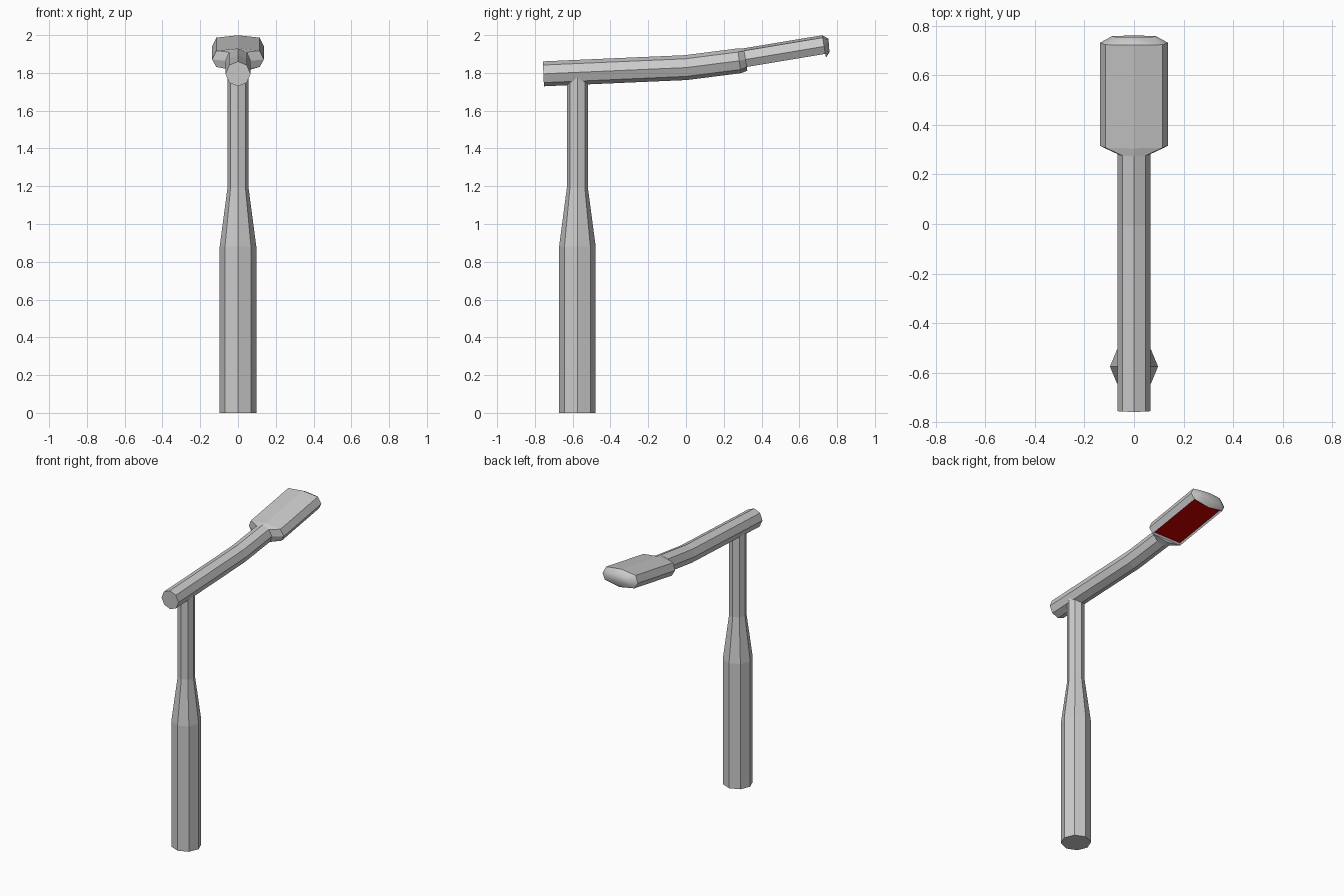
import bpy, bmesh
from math import sin, cos, pi, atan2

if "Cube" in bpy.data.objects:
    bpy.data.objects.remove(bpy.data.objects["Cube"])


def finish(bm, name, mats=()):
    me = bpy.data.meshes.new(name)
    bm.to_mesh(me)
    bm.free()
    for m in mats:
        me.materials.append(m)
    ob = bpy.data.objects.new(name, me)
    bpy.context.collection.objects.link(ob)
    return ob


def bridge(bm, a, b, skip=()):
    n = len(a)
    return [bm.faces.new((a[i], a[(i + 1) % n], b[(i + 1) % n], b[i]))
            for i in range(n) if i not in skip]


def octagon(r):
    return [(r * cos(i * pi / 4), r * sin(i * pi / 4)) for i in range(8)]


# Post: octagonal, stepping down to a thinner neck
bm = bmesh.new()
rings = [[bm.verts.new((x, y - 0.575, z)) for x, y in octagon(r)]
         for z, r in [(0, 0.097), (0.88, 0.097), (1.19, 0.056), (1.80, 0.056)]]
for a, b in zip(rings, rings[1:]):
    bridge(bm, a, b)
bm.faces.new(rings[0])
bm.faces.new(rings[-1])
bmesh.ops.recalc_face_normals(bm, faces=bm.faces)
finish(bm, "post")

# Arm and lamp head: one eight-sided loft along a gently rising path
arm = octagon(0.066)
head = [(0.137, 0), (0.115, 0.047), (0, 0.06), (-0.115, 0.047),
        (-0.137, 0), (-0.115, -0.04), (0, -0.06), (0.115, -0.04)]
tip = [(0.09, 0), (0.075, 0.028), (0, 0.036), (-0.075, 0.028),
       (-0.09, 0), (-0.075, -0.026), (0, -0.036), (0.075, -0.026)]
stations = [(-0.755, 1.795, 0.044, arm), (0, 1.828, 0.09, arm),
            (0.282, 1.864, 0.14, arm), (0.315, 1.871, 0.165, head),
            (0.731, 1.94, 0.165, head), (0.757, 1.945, 0.08, tip)]
bm = bmesh.new()
rings = []
for y, z, slope, section in stations:
    t = atan2(slope, 1)
    rings.append([bm.verts.new((u, y - v * sin(t), z + v * cos(t))) for u, v in section])
for k in range(len(rings) - 1):
    # the underside of the head (k == 3) stays open for the lamp panel
    faces = bridge(bm, rings[k], rings[k + 1], skip=(5, 6) if k == 3 else ())
    if k == 4:  # rounded tip
        for f in faces:
            f.smooth = True
bm.faces.new(rings[0])
bm.faces.new(rings[-1]).smooth = True

# Slightly recessed lamp panel between the lower rims
a, b = rings[3], rings[4]
for r in (a, b):
    bm.faces.new((r[5], r[6], r[7]))
panel = bm.faces.new((a[5], a[7], b[7], b[5]))
bmesh.ops.recalc_face_normals(bm, faces=bm.faces)
bmesh.ops.inset_region(bm, faces=[panel], thickness=0.012, depth=-0.01)
panel.material_index = 1

grey = bpy.data.materials.new("grey_metal")
grey.diffuse_color = (0.8, 0.8, 0.8, 1)
grey.use_nodes = True
grey.node_tree.nodes["Principled BSDF"].inputs["Base Color"].default_value = grey.diffuse_color
red = bpy.data.materials.new("red_lamp")
red.diffuse_color = (0.6, 0.0, 0.0, 1)
red.use_nodes = True
red.node_tree.nodes["Principled BSDF"].inputs["Base Color"].default_value = red.diffuse_color
finish(bm, "arm_and_lamp_head", (grey, red))
